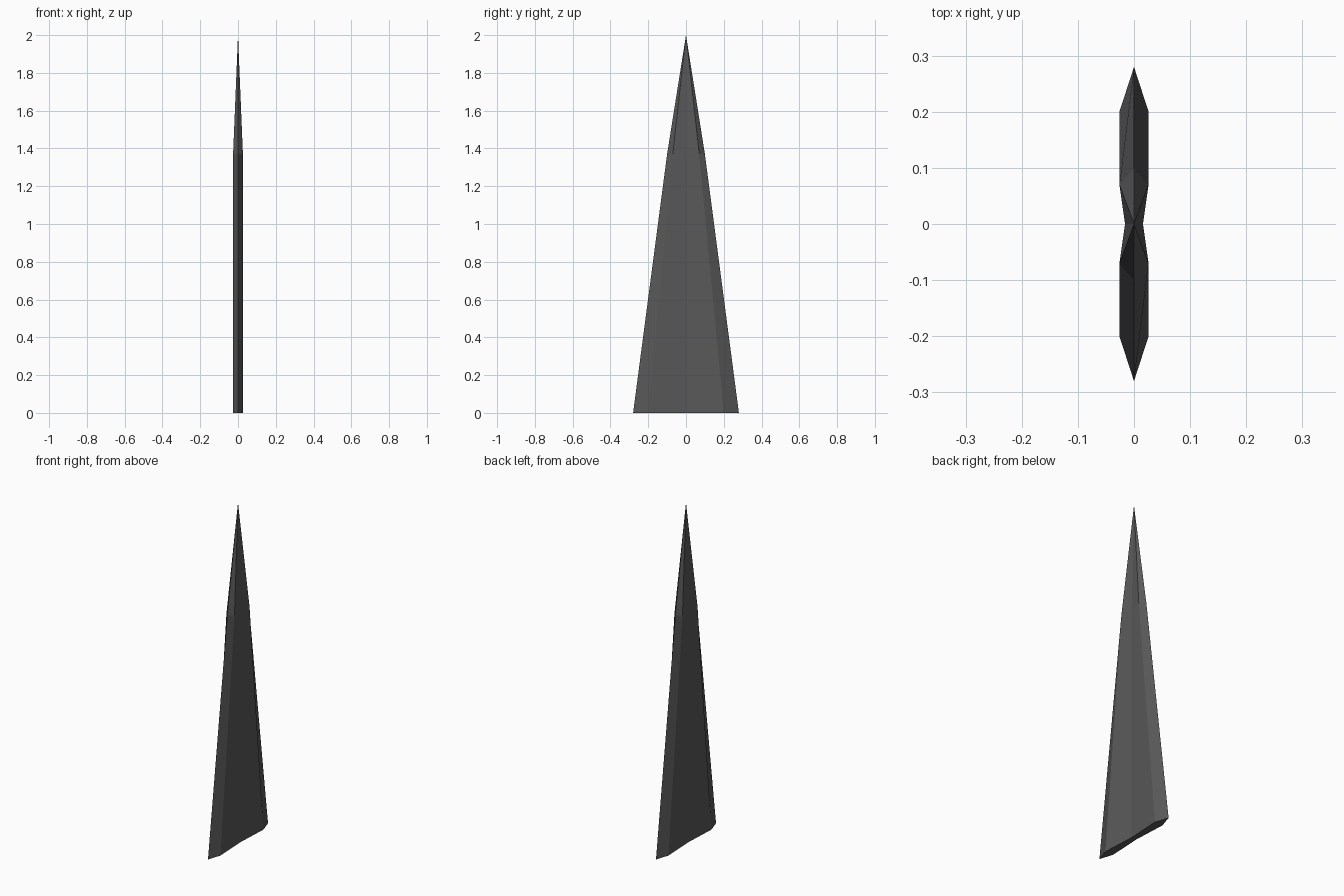
import bpy, bmesh

if "Cube" in bpy.data.objects:
    bpy.data.objects.remove(bpy.data.objects["Cube"])


def section(edge, ridge, z, thick=0.026, groove=0.016):
    """Blade outline: sharp edges, raised ridges, shallow central groove."""
    half = [(0, -edge), (thick, -ridge), (groove, 0), (thick, ridge)]
    return [(x, y, z) for x, y in half] + [(-x, -y, z) for x, y in half]


bm = bmesh.new()

# Blade body: base section, shoulder section, pointed tip
base = [bm.verts.new(p) for p in section(0.28, 0.2, 0)]
shoulder = [bm.verts.new(p) for p in section(0.1, 0.07, 1.37)]
tip = bm.verts.new((0, 0, 2))
n = len(base)
for i in range(n):
    j = (i + 1) % n
    bm.faces.new((base[i], base[j], shoulder[j], shoulder[i]))
    bm.faces.new((shoulder[i], shoulder[j], tip))

# Flat bottom cap
bm.faces.new(base[::-1])
bmesh.ops.recalc_face_normals(bm, faces=bm.faces)

mesh = bpy.data.meshes.new("blade")
bm.to_mesh(mesh)
bm.free()
blade = bpy.data.objects.new("blade", mesh)
bpy.context.collection.objects.link(blade)

# Dark metal
metal = bpy.data.materials.new("dark_metal")
metal.diffuse_color = (0.1, 0.1, 0.1, 1)
metal.use_nodes = True
metal.node_tree.nodes["Principled BSDF"].inputs["Base Color"].default_value = metal.diffuse_color
mesh.materials.append(metal)
